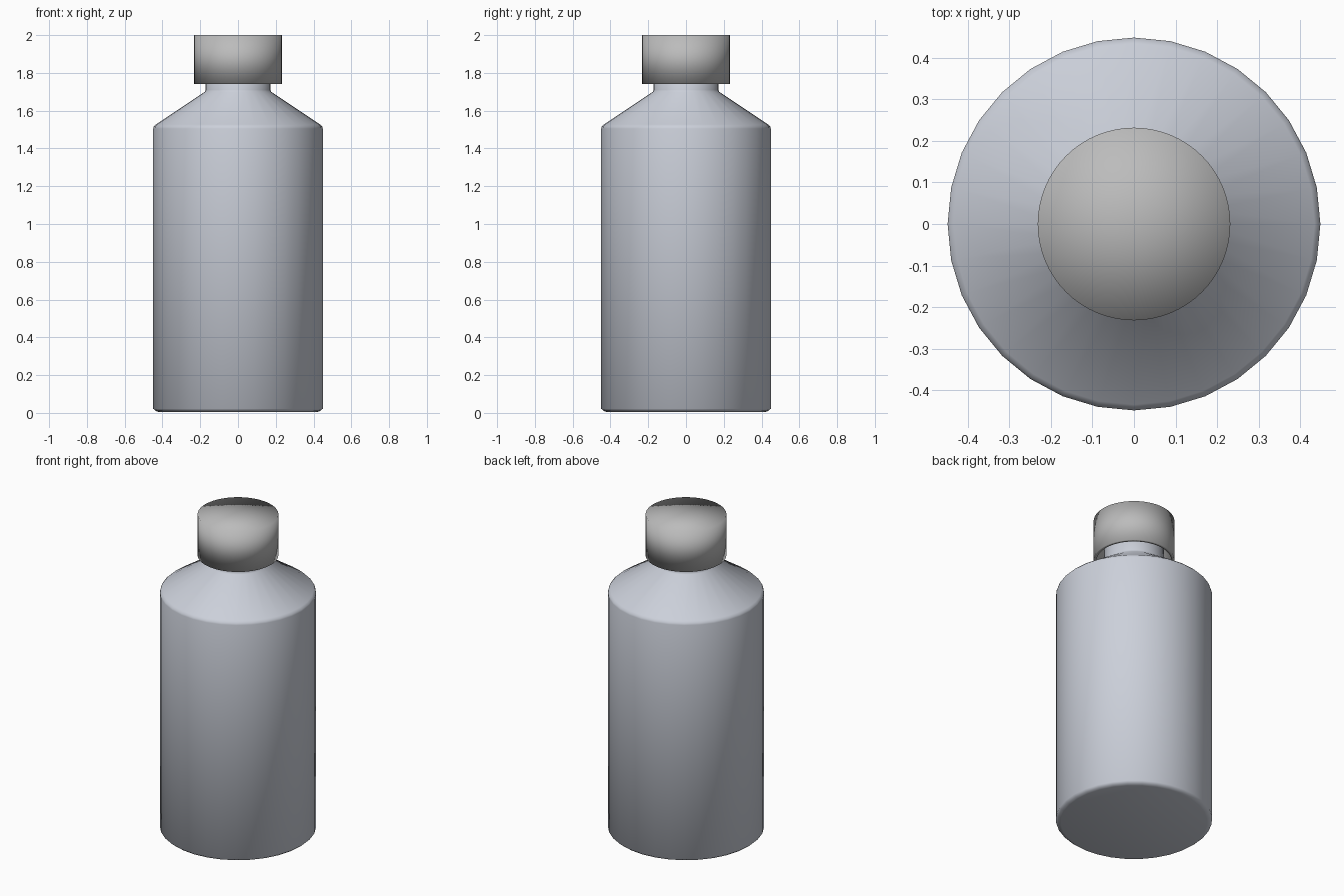
import bpy, bmesh, math

if "Cube" in bpy.data.objects:
    bpy.data.objects.remove(bpy.data.objects["Cube"])


def lathe(name, profile, sides):
    """Spin an (radius, z) profile around z; radius 0 becomes a pole."""
    bm = bmesh.new()
    rings = []
    for r, z in profile:
        if r == 0:
            rings.append([bm.verts.new((0, 0, z))])
        else:
            rings.append([bm.verts.new((r * math.cos(2 * math.pi * i / sides),
                                        r * math.sin(2 * math.pi * i / sides), z))
                          for i in range(sides)])
    for a, b in zip(rings, rings[1:]):
        for i in range(sides):
            j = (i + 1) % sides
            if len(a) == 1:
                bm.faces.new((a[0], b[j], b[i]))
            elif len(b) == 1:
                bm.faces.new((a[i], a[j], b[0]))
            else:
                bm.faces.new((a[i], a[j], b[j], b[i]))
    bmesh.ops.recalc_face_normals(bm, faces=bm.faces)
    for f in bm.faces:
        f.smooth = True
    mesh = bpy.data.meshes.new(name)
    bm.to_mesh(mesh)
    bm.free()
    obj = bpy.data.objects.new(name, mesh)
    bpy.context.collection.objects.link(obj)
    return obj


def paint(obj, color):
    mat = bpy.data.materials.new(obj.name + "_color")
    mat.diffuse_color = (*color, 1)
    mat.use_nodes = True
    mat.node_tree.nodes["Principled BSDF"].inputs["Base Color"].default_value = mat.diffuse_color
    obj.data.materials.append(mat)


# Bottle body: chamfered base, straight wall, conical shoulder, neck
body = lathe("bottle_body", [
    (0, 0.005), (0.42, 0.005), (0.435, 0.01), (0.449, 0.022),
    (0.449, 1.505), (0.446, 1.516), (0.435, 1.527),
    (0.176, 1.70), (0.172, 1.71), (0.172, 1.93), (0, 1.93)], 32)
paint(body, (0.60, 0.63, 0.70))

# Screw cap: hollow underneath with a thin wall
cap = lathe("cap", [
    (0, 2.0), (0.232, 2.0), (0.232, 1.742),
    (0.214, 1.742), (0.214, 1.98), (0, 1.98)], 64)
paint(cap, (0.5, 0.5, 0.5))
